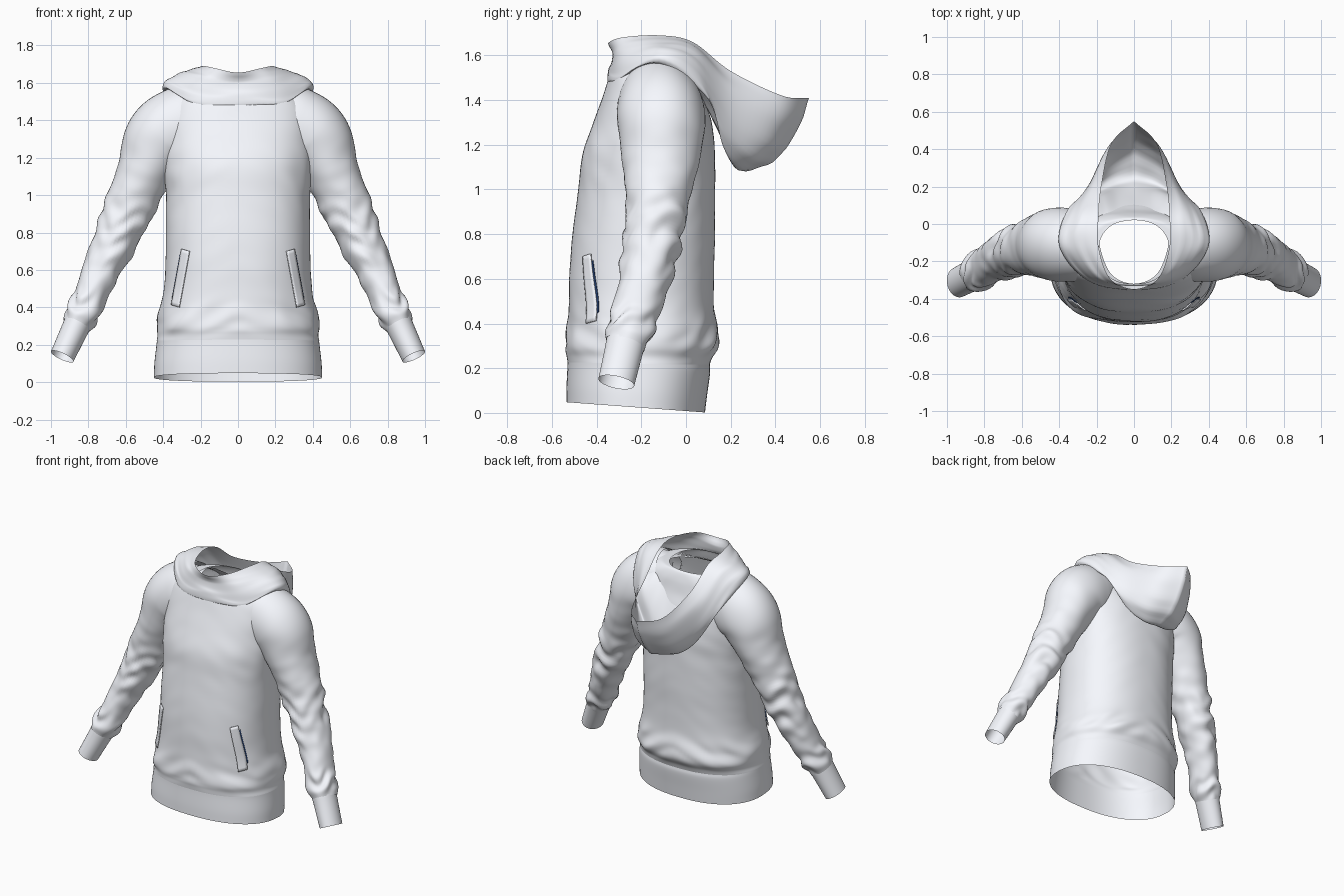
import bpy, bmesh, math
from mathutils import Vector, noise

if "Cube" in bpy.data.objects:
    bpy.data.objects.remove(bpy.data.objects["Cube"])

CLOTH = (.93, .95, 1, 1)
NAVY = (.02, .06, .2, 1)


def spline(pts, n):
    """Catmull-Rom curve through points of any dimension, n steps per span."""
    pts = [Vector(p) for p in pts]
    ext = [2 * pts[0] - pts[1]] + pts + [2 * pts[-1] - pts[-2]]
    out = []
    for i in range(len(pts) - 1):
        a, b, c, d = ext[i:i + 4]
        for k in range(n):
            t = k / n
            out.append(0.5 * (2 * b + (c - a) * t + (2 * a - 5 * b + 4 * c - d) * t * t
                              + (3 * b - a - 3 * c + d) * t ** 3))
    return out + [pts[-1]]


def material(name, color):
    mat = bpy.data.materials.new(name)
    mat.diffuse_color = color
    mat.use_nodes = True
    mat.node_tree.nodes["Principled BSDF"].inputs["Base Color"].default_value = mat.diffuse_color
    return mat


cloth, navy = material("cloth", CLOTH), material("lining", NAVY)


def grid(name, rows, closed=False, cull=None, mirror=False, thick=0, mat=cloth):
    """Skin rows of points into a smooth surface, dropping faces where cull is true."""
    bm = bmesh.new()
    vs = [[bm.verts.new(p) for p in r] for r in rows]
    m = len(rows[0])
    for a, b in zip(vs, vs[1:]):
        for j in range(m if closed else m - 1):
            k = (j + 1) % m
            quad = (a[j], a[k], b[k], b[j])
            mid = sum((v.co for v in quad), Vector()) / 4
            if not (cull and cull(mid)):
                bm.faces.new(quad)
    bmesh.ops.remove_doubles(bm, verts=bm.verts[:], dist=1e-5)
    bmesh.ops.delete(bm, geom=[v for v in bm.verts if not v.link_faces], context='VERTS')
    bmesh.ops.recalc_face_normals(bm, faces=bm.faces[:])
    me = bpy.data.meshes.new(name)
    bm.to_mesh(me)
    bm.free()
    me.shade_smooth()
    me.materials.append(mat)
    ob = bpy.data.objects.new(name, me)
    bpy.context.collection.objects.link(ob)
    if thick:
        mod = ob.modifiers.new("thickness", 'SOLIDIFY')
        mod.thickness, mod.offset = thick, 0
    if mirror:
        ob.modifiers.new("mirror", 'MIRROR').use_mirror_merge = False


def bump(x, centre, width):
    return math.exp(-((x - centre) / width) ** 2)


# Torso sections: height, half width, front y, back y
torso_profile = spline([
    (.22, .435, -.53, .105), (.25, .43, -.534, .118), (.30, .432, -.543, .145),
    (.38, .42, -.533, .138), (.48, .398, -.525, .125), (.62, .388, -.522, .125),
    (.80, .385, -.508, .13), (1.0, .385, -.482, .13), (1.15, .395, -.465, .13),
    (1.30, .40, -.415, .115), (1.42, .39, -.372, .075), (1.50, .355, -.345, .055),
    (1.55, .27, -.33, .035), (1.56, .19, -.32, .02)], 7)
hem_profile = spline([(.025, .45, -.536, .085), (.10, .447, -.535, .095),
                      (.19, .437, -.531, .108), (.225, .433, -.53, .106)], 5)
POWER = 2.3


def section(z):
    for a, b in zip(torso_profile, torso_profile[1:]):
        if z <= b[0]:
            return a.lerp(b, max(0, min(1, (z - a[0]) / (b[0] - a[0]))))
    return torso_profile[-1]


def front_y(x, z):
    _, w, f, b = section(z)
    return (f + b) / 2 - (b - f) / 2 * max(0, 1 - (abs(x) / w) ** POWER) ** (1 / POWER)


def torso_ring(s, folds):
    z, w, f, b = s
    ring = []
    for j in range(112):
        a = math.tau * j / 112
        c, n = math.cos(a), math.sin(a)
        px = math.copysign(abs(c) ** (2 / POWER), c)
        py = math.copysign(abs(n) ** (2 / POWER), n)
        fold = 0
        if folds:
            amp = .002 + .016 * bump(z, .34, .09) + .006 * bump(z, 1.1, .15) * abs(c)
            amp *= min(1, max(0, (z - .22) / .06))
            fold = amp * noise.noise(Vector((c * 2.2, n * 2.2, z * 11 + abs(c) * 2.5)))
        tilt = -.025 * py * max(0, 1 - z / .3)
        ring.append(((w + fold) * px, (f + b) / 2 + ((b - f) / 2 + fold) * py, z + tilt))
    return ring


# Sleeve path: centre x, y, z, radius across, radius front to back
sleeve_path = spline([
    (.20, -.125, 1.40, .195, .17), (.305, -.118, 1.365, .213, .192), (.415, -.11, 1.29, .20, .197),
    (.50, -.115, 1.12, .15, .17), (.575, -.13, .95, .136, .143),
    (.645, -.15, .78, .12, .128), (.72, -.18, .62, .103, .118),
    (.79, -.225, .46, .09, .105), (.835, -.255, .36, .092, .102),
    (.862, -.272, .305, .075, .09)], 12)
cuff_path = spline([(.857, -.27, .315, .074, .088), (.885, -.284, .255, .071, .085),
                    (.94, -.312, .137, .066, .082)], 6)


def tube(path, folds):
    rings = []
    for i, p in enumerate(path):
        t = (path[min(i + 1, len(path) - 1)] - path[max(i - 1, 0)])
        t = Vector(t[:3]).normalized()
        u = t.cross(Vector((0, 1, 0))).normalized()
        v = t.cross(u)
        z, ring = p[2], []
        for j in range(48):
            a = math.tau * j / 48
            f = 0
            if folds:
                n = noise.noise(Vector((math.cos(a) * 1.3, math.sin(a) * 1.3, z * 13)))
                d = noise.noise(Vector((math.cos(a) * .9 + 4, math.sin(a) * .9, z * 4)))
                amp = .008 * bump(z, .78, .15) + .011 * bump(z, .38, .06)
                f = amp * math.sin(z * 48 + 3.5 * math.sin(a + .6) + 5 * d)
                f += (.004 + .012 * bump(z, .75, .25)) * n
            ring.append(Vector(p[:3]) + u * (p[3] + f) * math.cos(a) + v * (p[4] + f) * math.sin(a))
        rings.append(ring)
    return rings


def inside_torso(p):
    z, w, f, b = section(p.z)
    if p.z > 1.54:
        return False
    return (abs(p.x) / w) ** POWER + (abs(p.y - (f + b) / 2) / ((b - f) / 2)) ** POWER < .72


def inside_sleeve(p):
    q = Vector((abs(p.x), p.y, p.z))
    return q.x > .34 and any((q - Vector(s[:3])).length < .76 * s[3] for s in sleeve_path[18:50])


# Body, hem band, sleeves and cuffs
grid("body", [torso_ring(s, True) for s in torso_profile], True, inside_sleeve)
grid("hem_band", [torso_ring(s, False) for s in hem_profile], True)
grid("sleeves", tube(sleeve_path, True), True, inside_torso, mirror=True)
grid("cuffs", tube(cuff_path, False), True, mirror=True)

# Hood laid back: half loops from rim to neck seam, each from front to back
hood_loops = [
    [(0, -.35, 1.655), (.13, -.29, 1.68), (.19, -.12, 1.69), (.19, .03, 1.66),
     (.175, .2, 1.53), (.12, .43, 1.42), (0, .55, 1.41)],
    [(0, -.328, 1.60), (.18, -.295, 1.625), (.30, -.12, 1.655), (.29, .04, 1.62),
     (.235, .2, 1.44), (.145, .40, 1.31), (0, .51, 1.29)],
    [(0, -.346, 1.54), (.24, -.295, 1.545), (.388, -.12, 1.61), (.355, .05, 1.53),
     (.245, .2, 1.28), (.15, .32, 1.16), (0, .41, 1.14)],
    [(0, -.352, 1.485), (.24, -.305, 1.49), (.385, -.12, 1.565), (.34, .09, 1.42),
     (.21, .165, 1.2), (.11, .22, 1.11), (0, .25, 1.09)],
    [(0, -.335, 1.49), (.18, -.28, 1.51), (.28, -.11, 1.56), (.25, .08, 1.45),
     (.17, .145, 1.32), (.09, .16, 1.24), (0, .165, 1.22)],
    [(0, -.32, 1.5), (.12, -.27, 1.51), (.18, -.13, 1.55), (.17, -.05, 1.55),
     (.13, 0, 1.52), (.07, .02, 1.5), (0, .025, 1.5)]]
loops = [spline([(-x, y, z) for x, y, z in h[:0:-1]] + h, 8) for h in hood_loops]
columns = [spline(c, 7) for c in zip(*loops)]
for col in columns:
    for k, p in enumerate(col):
        fade = math.sin(math.pi * k / (len(col) - 1))
        p.z += .014 * fade * noise.noise(Vector((p.x * 5, p.y * 5, k * .35)))
grid("hood", columns)


# Slanted pocket welts on the front, with dark lining along the opening
def strip(x_offset, width, lift, z0, z1):
    rows = []
    for i in range(17):
        z = z0 + (z1 - z0) * i / 16
        mid = .335 - .055 * (z - .4) / .3 + x_offset
        xs = [mid + width * (k / 4 - .5) for k in range(5)]
        rows.append([(x, front_y(x, z) - lift, z + .003 * k) for k, x in enumerate(xs)])
    return rows


grid("pocket_welts", strip(0, .042, .008, .40, .70), mirror=True, thick=.008)
grid("pocket_lining", strip(.018, .012, .003, .44, .67), mirror=True, thick=.004, mat=navy)
